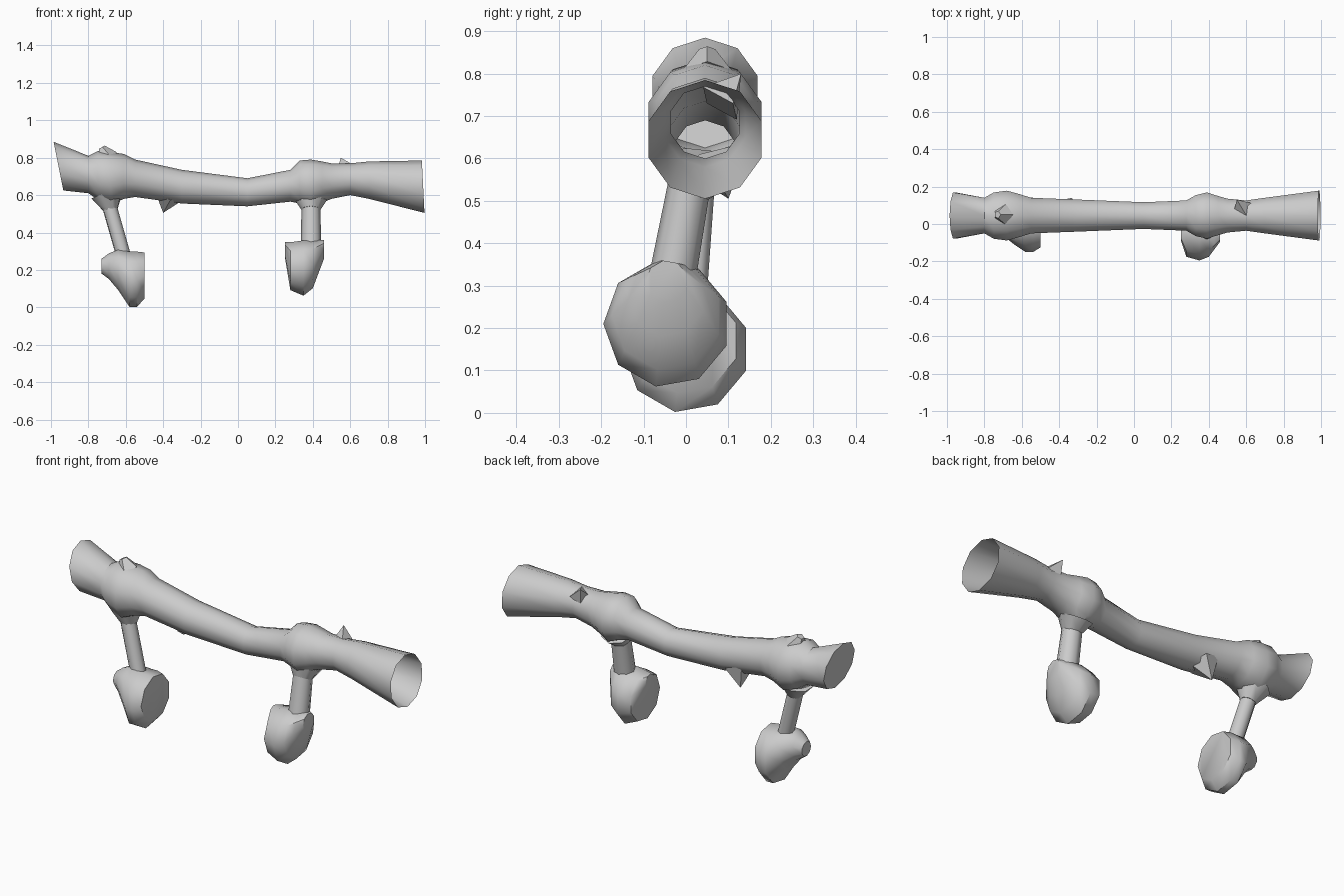
import bpy, bmesh, math
from mathutils import Matrix, Vector

cube = bpy.data.objects.get("Cube")
if cube:
    bpy.data.objects.remove(cube, do_unlink=True)

grey = bpy.data.materials.new("plain grey")
grey.use_nodes = True
grey.diffuse_color = (0.6, 0.6, 0.6, 1)
shader = grey.node_tree.nodes["Principled BSDF"]
shader.inputs["Base Color"].default_value = grey.diffuse_color


def finish(bm, name, sharp_angle):
    """Turn a bmesh into a smooth shaded object with sharp creases."""
    mesh = bpy.data.meshes.new(name)
    bmesh.ops.recalc_face_normals(bm, faces=bm.faces)
    bm.to_mesh(mesh)
    bm.free()
    mesh.materials.append(grey)
    part = bpy.data.objects.new(name, mesh)
    bpy.context.collection.objects.link(part)
    bpy.ops.object.select_all(action="DESELECT")
    part.select_set(True)
    bpy.context.view_layer.objects.active = part
    bpy.ops.object.shade_smooth_by_angle(angle=math.radians(sharp_angle))


def loft(name, depth, sections, sides=10, start_slant=0, end_slant=0, open_end=False):
    """Skin round rings along x; each section is (x, height, radius)."""
    bm = bmesh.new()
    rings = []
    for index, (x, height, radius) in enumerate(sections):
        slant = 0
        if index == 0:
            slant = start_slant
        elif index == len(sections) - 1:
            slant = end_slant
        ring = []
        for step in range(sides):
            angle = math.tau * (step + 0.5) / sides
            side = radius * math.cos(angle)
            rise = radius * math.sin(angle)
            ring.append(bm.verts.new((x + slant * rise, depth + side, height + rise)))
        rings.append(ring)
    for first, second in zip(rings, rings[1:]):
        for step in range(sides):
            after = (step + 1) % sides
            bm.faces.new((first[step], first[after], second[after], second[step]))
    bm.faces.new(rings[0])
    if not open_end:
        bm.faces.new(rings[-1])
    finish(bm, name, sharp_angle=45)


def rod(name, start, end, start_radius, end_radius, sides=8):
    """Tapered rod between two points; a zero end radius makes a spike."""
    start, end = Vector(start), Vector(end)
    direction = end - start
    turn = direction.to_track_quat("Z", "Y").to_matrix().to_4x4()
    place = Matrix.Translation((start + end) / 2) @ turn
    bm = bmesh.new()
    bmesh.ops.create_cone(bm, cap_ends=True, segments=sides, radius1=start_radius,
                          radius2=end_radius, depth=direction.length, matrix=place)
    finish(bm, name, sharp_angle=50)


# Hollow trunk with two swollen joints, open at its left end
trunk_sections = [
    (-0.96, 0.755, 0.13), (-0.8, 0.71, 0.1),
    (-0.75, 0.705, 0.13), (-0.68, 0.69, 0.14), (-0.61, 0.7, 0.12),
    (-0.55, 0.69, 0.1), (-0.3, 0.645, 0.09), (0.05, 0.615, 0.075), (0.28, 0.65, 0.085),
    (0.33, 0.67, 0.115), (0.39, 0.66, 0.13), (0.45, 0.67, 0.11),
    (0.5, 0.675, 0.095), (0.6, 0.685, 0.085), (0.7, 0.68, 0.1), (0.99, 0.645, 0.14),
]
loft("trunk", 0.045, trunk_sections, start_slant=-0.2, end_slant=-0.05, open_end=True)

# Two twigs hanging from the joints, each with a flared collar
rod("right_collar", (-0.7, 0.04, 0.6), (-0.68, 0.03, 0.52), 0.09, 0.04)
rod("right_twig", (-0.69, 0.03, 0.55), (-0.61, 0.01, 0.27), 0.04, 0.04)
rod("left_collar", (0.39, 0.03, 0.58), (0.39, 0, 0.52), 0.09, 0.05)
rod("left_twig", (0.39, 0.01, 0.55), (0.39, -0.03, 0.33), 0.05, 0.055)

# Lumpy pods at the ends of the twigs
right_pod_sections = [
    (-0.73, 0.22, 0.04), (-0.69, 0.22, 0.07), (-0.64, 0.2, 0.11),
    (-0.58, 0.15, 0.15), (-0.54, 0.15, 0.15), (-0.5, 0.17, 0.125),
]
loft("right_pod", 0, right_pod_sections, sides=9)
left_pod_sections = [
    (0.25, 0.31, 0.04), (0.28, 0.22, 0.13), (0.35, 0.21, 0.15),
    (0.4, 0.23, 0.13), (0.43, 0.27, 0.09), (0.46, 0.31, 0.05),
]
loft("left_pod", -0.045, left_pod_sections, sides=9)

# Broken stubs along the trunk
rod("lower_stub", (-0.37, 0.07, 0.6), (-0.4, 0.1, 0.505), 0.08, 0, sides=5)
rod("upper_stub", (0.58, 0.08, 0.73), (0.55, 0.13, 0.8), 0.06, 0, sides=4)
rod("joint_stub", (-0.7, 0.05, 0.8), (-0.73, 0.05, 0.855), 0.06, 0.02, sides=5)
